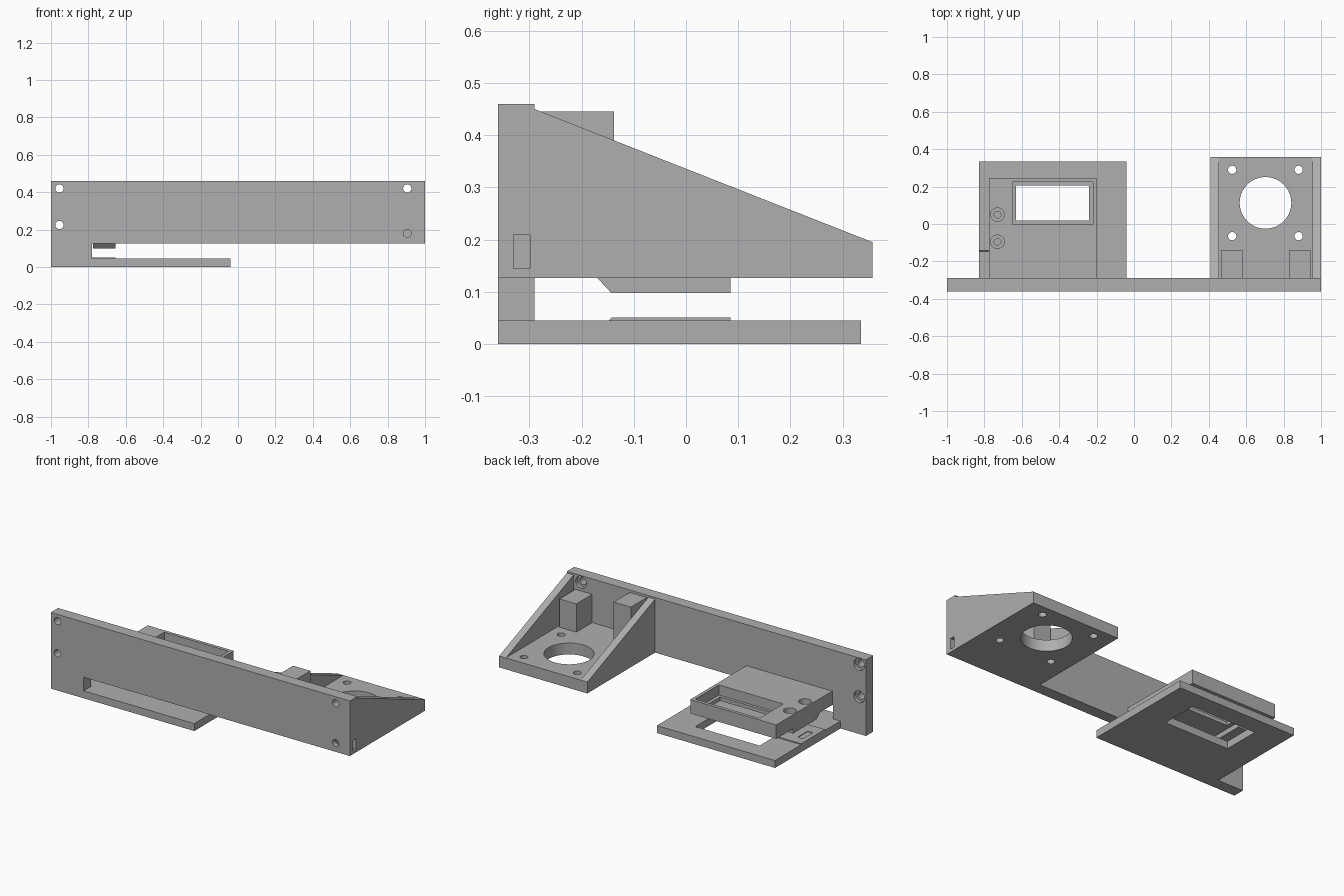
import bpy
import bmesh
from mathutils import Matrix, Vector

cube = bpy.data.objects.get("Cube")
if cube:
    bpy.data.objects.remove(cube, do_unlink=True)

grey = bpy.data.materials.new("plain grey")
grey.use_nodes = True
COLOUR = (0.43, 0.43, 0.43, 1)
grey.diffuse_color = COLOUR
grey.node_tree.nodes["Principled BSDF"].inputs["Base Color"].default_value = COLOUR

FRONT, WALL = -0.36, -0.29


def finish(name, bm):
    bmesh.ops.recalc_face_normals(bm, faces=bm.faces)
    mesh = bpy.data.meshes.new(name)
    bm.to_mesh(mesh)
    bm.free()
    mesh.materials.append(grey)
    ob = bpy.data.objects.new(name, mesh)
    bpy.context.collection.objects.link(ob)
    return ob


def prism(name, profile, axis, lo, hi):
    """Extrude a profile of (x, z) along y, or of (y, z) along x."""
    bm = bmesh.new()
    place = (lambda a, b: (lo, a, b)) if axis == "X" else (lambda a, b: (a, lo, b))
    face = bm.faces.new([bm.verts.new(place(a, b)) for a, b in profile])
    new = bmesh.ops.extrude_face_region(bm, geom=[face])["geom"]
    step = Vector((hi - lo, 0, 0)) if axis == "X" else Vector((0, hi - lo, 0))
    bmesh.ops.translate(bm, vec=step, verts=[v for v in new if isinstance(v, bmesh.types.BMVert)])
    return finish(name, bm)


def box(name, x, y, z):
    return prism(name, [(x[0], z[0]), (x[1], z[0]), (x[1], z[1]), (x[0], z[1])], "Y", *y)


def rod(name, centre, radius, length, axis="Z", sides=32):
    bm = bmesh.new()
    bmesh.ops.create_cone(bm, cap_ends=True, segments=sides, radius1=radius,
                          radius2=radius, depth=length)
    if axis == "Y":
        bmesh.ops.rotate(bm, verts=bm.verts, matrix=Matrix.Rotation(1.5707963, 3, "X"))
    bmesh.ops.translate(bm, verts=bm.verts, vec=centre)
    return finish(name, bm)


def cut(ob, cutters):
    for c in cutters:
        c.hide_render = True
        mod = ob.modifiers.new("cut", "BOOLEAN")
        mod.operation = "DIFFERENCE"
        mod.solver = "EXACT"
        mod.object = c
        bpy.context.view_layer.objects.active = ob
        bpy.ops.object.modifier_apply(modifier=mod.name)
        bpy.data.objects.remove(c, do_unlink=True)


def smooth(ob):
    bpy.ops.object.select_all(action="DESELECT")
    ob.select_set(True)
    bpy.context.view_layer.objects.active = ob
    bpy.ops.object.shade_smooth_by_angle()


# Front wall with its leg and lower rail
front_wall = prism("front_wall", [(-1, 0), (-0.04, 0), (-0.04, 0.045), (-0.78, 0.045),
                                  (-0.78, 0.127), (1, 0.127), (1, 0.46), (-1, 0.46)],
                   "Y", FRONT, WALL)
cutters = []
for x, z in ((-0.955, 0.42), (-0.955, 0.225), (0.905, 0.42)):
    cutters.append(rod("screw_hole", (x, -0.325, z), 0.022, 0.2, "Y"))
    cutters.append(rod("screw_recess", (x, -0.285, z), 0.036, 0.05, "Y"))
cutters.append(rod("blind_hole", (0.905, -0.36, 0.18), 0.021, 0.08, "Y"))
cutters.append(box("nut_slot", (0.87, 1.1), (-0.33, -0.299), (0.145, 0.21)))
cut(front_wall, cutters)
smooth(front_wall)

# Motor shelf with bore and four screw holes
shelf = box("shelf", (0.41, 1), (WALL, 0.357), (0.127, 0.196))
cutters = [rod("bore", (0.703, 0.113, 0.16), 0.138, 0.3, sides=64)]
for x in (0.525, 0.88):
    for y in (-0.065, 0.29):
        cutters.append(rod("shelf_hole", (x, y, 0.16), 0.022, 0.3))
cut(shelf, cutters)
smooth(shelf)

# Sloped side braces and the two blocks between them
for side, x in (("left", 0.955), ("right", 0.41)):
    prism(side + "_brace", [(WALL, 0.196), (0.355, 0.196), (WALL, 0.45)], "X", x, x + 0.045)
box("right_block", (0.465, 0.58), (WALL, -0.138), (0.196, 0.445))
box("left_block", (0.83, 0.943), (WALL, -0.138), (0.196, 0.367))

# Lower plate with window opening
lower_plate = box("lower_plate", (-0.83, -0.04), (WALL, 0.335), (0, 0.045))
cut(lower_plate, [box("opening", (-0.65, -0.22), (0, 0.225), (-0.1, 0.2))])

# Thin raised pad with a shallow pocket
pad = prism("pad", [(-0.148, 0.045), (0.085, 0.045), (0.085, 0.051), (-0.142, 0.051)],
            "X", -0.83, -0.655)
cut(pad, [box("pad_pocket", (-0.80, -0.765), (-0.07, 0.025), (0.047, 0.1))])

# Upper plate with stepped window and button wells
upper_plate = box("upper_plate", (-0.775, -0.2), (WALL, 0.245), (0.127, 0.211))
cutters = [box("window_recess", (-0.65, -0.22), (0, 0.225), (0.15, 0.3)),
           box("window", (-0.63, -0.24), (0.018, 0.205), (0, 0.3))]
BUTTONS = (0.05, -0.095)
for y in BUTTONS:
    cutters.append(rod("button_well", (-0.73, y, 0.21), 0.036, 0.1))
    cutters.append(rod("button_hole", (-0.73, y, 0.15), 0.018, 0.2))
cut(upper_plate, cutters)
smooth(upper_plate)

# Chamfered button housing under the upper plate
housing = prism("button_housing", [(-0.17, 0.127), (-0.143, 0.098), (0.085, 0.098), (0.085, 0.127)],
                "X", -0.775, -0.655)
cut(housing, [rod("button_hole", (-0.73, y, 0.11), 0.018, 0.2) for y in BUTTONS])
smooth(housing)
